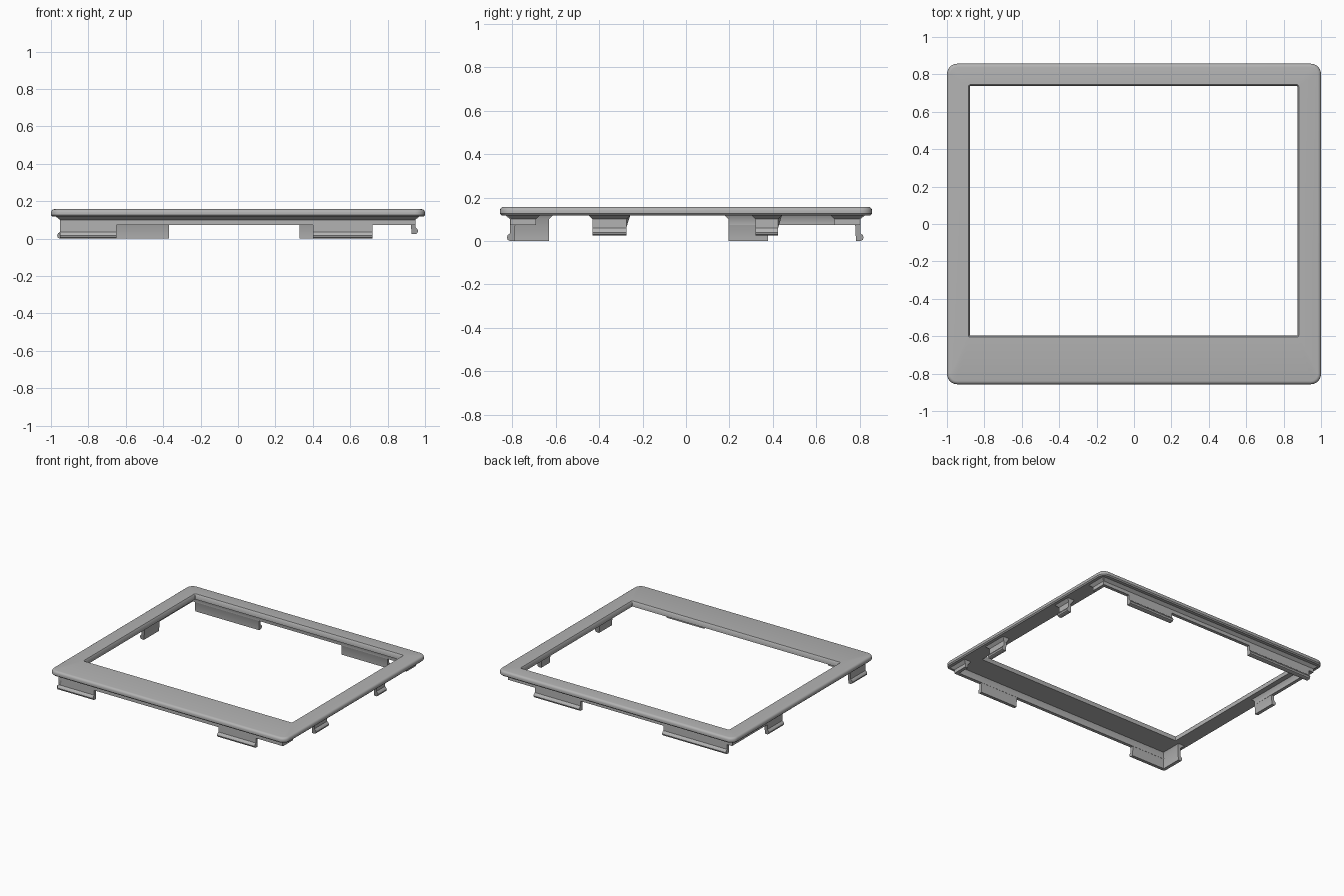
import bpy, bmesh, math
from mathutils import Vector

cube = bpy.data.objects.get("Cube")
if cube:
    bpy.data.objects.remove(cube, do_unlink=True)

grey = bpy.data.materials.new("mid_grey")
grey.use_nodes = True
COLOUR = (0.45, 0.45, 0.45, 1)
grey.diffuse_color = COLOUR
grey.node_tree.nodes["Principled BSDF"].inputs["Base Color"].default_value = COLOUR

TOP, UNDER = 0.157, 0.118      # bezel plate heights


def make_object(name, bm):
    bmesh.ops.recalc_face_normals(bm, faces=bm.faces[:])
    mesh = bpy.data.meshes.new(name)
    bm.to_mesh(mesh)
    bm.free()
    mesh.materials.append(grey)
    obj = bpy.data.objects.new(name, mesh)
    bpy.context.collection.objects.link(obj)
    bpy.ops.object.select_all(action="DESELECT")
    obj.select_set(True)
    bpy.context.view_layer.objects.active = obj
    bpy.ops.object.shade_smooth_by_angle(angle=math.radians(35))
    return obj


def bridge(bm, a, b):
    """Join two vertex loops of equal length with quads."""
    n = len(a)
    for i in range(n):
        j = (i + 1) % n
        bm.faces.new((a[i], a[j], b[j], b[i]))


def ring(bm, x0, x1, y0, y1, radius, inset, z, steps=6):
    """Rounded rectangle loop, shrunk by the inset."""
    r = max(radius - inset, 0.001)
    x0, x1, y0, y1 = x0 + inset, x1 - inset, y0 + inset, y1 - inset
    centres = ((x1 - r, y1 - r), (x0 + r, y1 - r), (x0 + r, y0 + r), (x1 - r, y0 + r))
    verts = []
    for quarter, (cx, cy) in enumerate(centres):
        for k in range(steps + 1):
            a = (quarter + k / steps) * math.pi / 2
            verts.append(bm.verts.new((cx + r * math.cos(a), cy + r * math.sin(a), z)))
    return verts


# Bezel plate: outer rim with rounded edge, window with a small bevel
def build_bezel():
    bm = bmesh.new()
    outer = (-1, 1, -0.857, 0.857, 0.055)
    window = (-0.878, 0.873, -0.597, 0.737, 0.003)
    fillet = 0.018
    rings = [ring(bm, *outer, 0.008, UNDER), ring(bm, *outer, 0, UNDER + 0.008)]
    for k in range(5):
        a = k / 4 * math.pi / 2
        rings.append(ring(bm, *outer, fillet * (1 - math.cos(a)),
                          TOP - fillet * (1 - math.sin(a))))
    rings.append(ring(bm, *window, -0.008, TOP))
    rings.append(ring(bm, *window, 0, TOP - 0.012))
    rings.append(ring(bm, *window, 0, UNDER))
    for a, b in zip(rings, rings[1:] + rings[:1]):
        bridge(bm, a, b)
    make_object("bezel_plate", bm)


# Direction along, direction outward, distance of the wall's outer face
SIDES = {
    "front": (Vector((1, 0, 0)), Vector((0, -1, 0)), 0.81),
    "back": (Vector((1, 0, 0)), Vector((0, 1, 0)), 0.803),
    "left": (Vector((0, 1, 0)), Vector((1, 0, 0)), 0.948),
    "right": (Vector((0, 1, 0)), Vector((-1, 0, 0)), 0.952),
}


def wall(name, side, start, end, bottom, barbed):
    """Hanging wall with a flared root and, for clips, a rounded barb."""
    along, out, distance = SIDES[side]
    profile = [(0.022, UNDER), (0, 0.1)]
    if barbed:
        profile += [(0, bottom + 0.036), (0.011, bottom + 0.027), (0.015, bottom + 0.016),
                    (0.011, bottom + 0.005), (0.002, bottom), (-0.02, bottom)]
    else:
        profile += [(0, bottom), (-0.025, bottom)]
    profile += [(-0.025, 0.1), (-0.035, UNDER)]
    bm = bmesh.new()
    loops = []
    for u, sign in ((start, -1), (end, 1)):
        loop = []
        for offset, z in profile:
            flare = 0.018 if z == UNDER else 0
            co = along * (u + sign * flare) + out * (distance + offset)
            loop.append(bm.verts.new((co.x, co.y, z)))
        loops.append(loop)
        bm.faces.new(loop)
    bridge(bm, *loops)
    make_object(name, bm)


build_bezel()

# Low rails under the rim
RAIL = 0.073
wall("front_rail", "front", -0.95, 0.945, RAIL, False)
wall("back_rail", "back", -0.95, 0.945, RAIL, False)
wall("right_rail", "right", 0.2, 0.8, RAIL, False)
wall("left_front_corner_rail", "left", -0.807, -0.69, RAIL, False)
wall("left_back_corner_rail", "left", 0.685, 0.8, RAIL, False)

# Barbed snap clips
wall("front_right_clip", "front", -0.952, -0.65, 0, True)
wall("front_left_clip", "front", 0.4, 0.718, 0, True)
wall("back_right_clip", "back", -0.91, -0.37, 0, True)
wall("back_left_clip", "back", 0.33, 0.718, 0, True)
wall("right_front_clip", "right", -0.81, -0.632, 0, True)
wall("right_back_clip", "right", 0.195, 0.377, 0, True)
wall("left_front_clip", "left", -0.43, -0.275, 0.024, True)
wall("left_back_clip", "left", 0.32, 0.424, 0.024, True)
